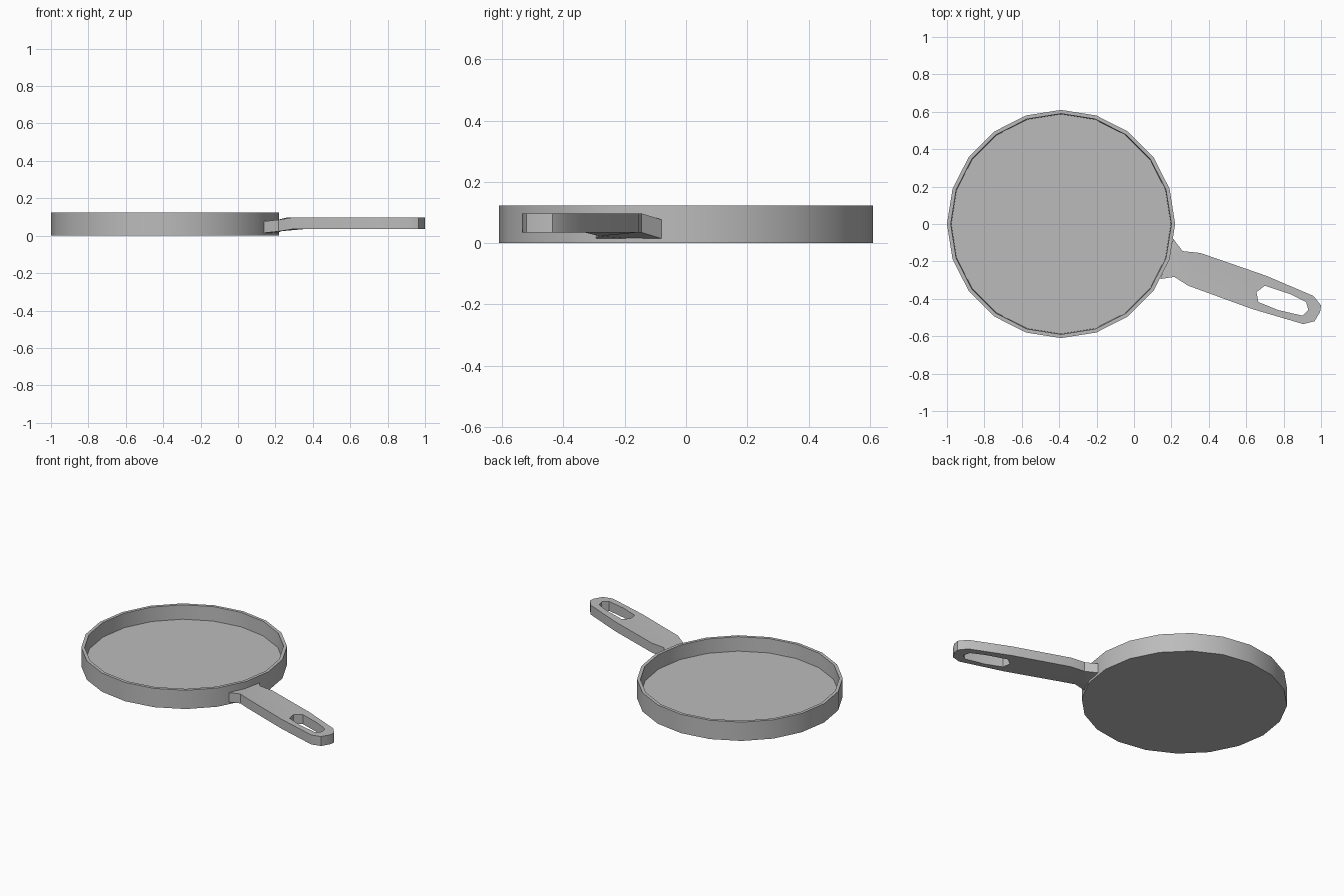
import bpy
import bmesh
import math
from mathutils import Vector

default = bpy.data.objects.get("Cube")
if default:
    bpy.data.objects.remove(default, do_unlink=True)

# One plain metal colour
metal = bpy.data.materials.new("grey_metal")
metal.use_nodes = True
grey = (0.5, 0.5, 0.5, 1.0)
metal.diffuse_color = grey
metal.node_tree.nodes["Principled BSDF"].inputs["Base Color"].default_value = grey


def finish(bm, name, angle):
    """Turn a bmesh into a smooth-shaded object with sharp edges kept."""
    bmesh.ops.recalc_face_normals(bm, faces=bm.faces[:])
    mesh = bpy.data.meshes.new(name)
    bm.to_mesh(mesh)
    bm.free()
    mesh.materials.append(metal)
    obj = bpy.data.objects.new(name, mesh)
    bpy.context.collection.objects.link(obj)
    bpy.ops.object.select_all(action="DESELECT")
    obj.select_set(True)
    bpy.context.view_layer.objects.active = obj
    bpy.ops.object.shade_smooth_by_angle(angle=math.radians(angle))
    return obj


# Pan body: turned profile of radius and height, closed by base and floor
SIDES = 20
CENTRE_X = -0.39
profile = [(0.61, 0.0), (0.61, 0.123), (0.59, 0.123), (0.587, 0.03)]
bm = bmesh.new()
rings = []
for radius, z in profile:
    ring = []
    for i in range(SIDES):
        a = 2 * math.pi * i / SIDES
        ring.append(bm.verts.new((CENTRE_X + radius * math.cos(a),
                                  radius * math.sin(a), z)))
    rings.append(ring)
for lower, upper in zip(rings, rings[1:]):
    for i in range(SIDES):
        j = (i + 1) % SIDES
        bm.faces.new((lower[i], lower[j], upper[j], upper[i]))
bm.faces.new(rings[0])
bm.faces.new(rings[-1])
finish(bm, "pan_body", 30)

# Handle: flat outline with a hanging slot, dropping where it meets the pan
BOTTOM, THICKNESS = 0.035, 0.062
outline = [(0.21, -0.08), (0.26, -0.145), (0.355, -0.155), (0.71, -0.278),
           (0.96, -0.385), (1.0, -0.435), (0.995, -0.47), (0.965, -0.52),
           (0.905, -0.535), (0.633, -0.455), (0.29, -0.33), (0.216, -0.283),
           (0.14, -0.294), (0.182, -0.19)]
slot = [(0.655, -0.364), (0.7, -0.33), (0.835, -0.375), (0.92, -0.417),
        (0.932, -0.46), (0.9, -0.49), (0.77, -0.46), (0.665, -0.417)]
bm = bmesh.new()
edges = []
for loop in (outline, slot):
    verts = [bm.verts.new((x, y, BOTTOM)) for x, y in loop]
    for i, v in enumerate(verts):
        edges.append(bm.edges.new((v, verts[(i + 1) % len(verts)])))
bmesh.ops.triangle_fill(bm, edges=edges, use_beauty=True, normal=Vector((0, 0, 1)))
base = bm.faces[:]
copy = bmesh.ops.extrude_face_region(bm, geom=base, use_keep_orig=True)
top = [g for g in copy["geom"] if isinstance(g, bmesh.types.BMVert)]
bmesh.ops.translate(bm, verts=top, vec=(0, 0, THICKNESS))
for v in bm.verts:
    if v.co.x < 0.215:
        v.co.z -= 0.02
    elif v.co.x < 0.25:
        v.co.z -= 0.012
finish(bm, "handle", 35)
